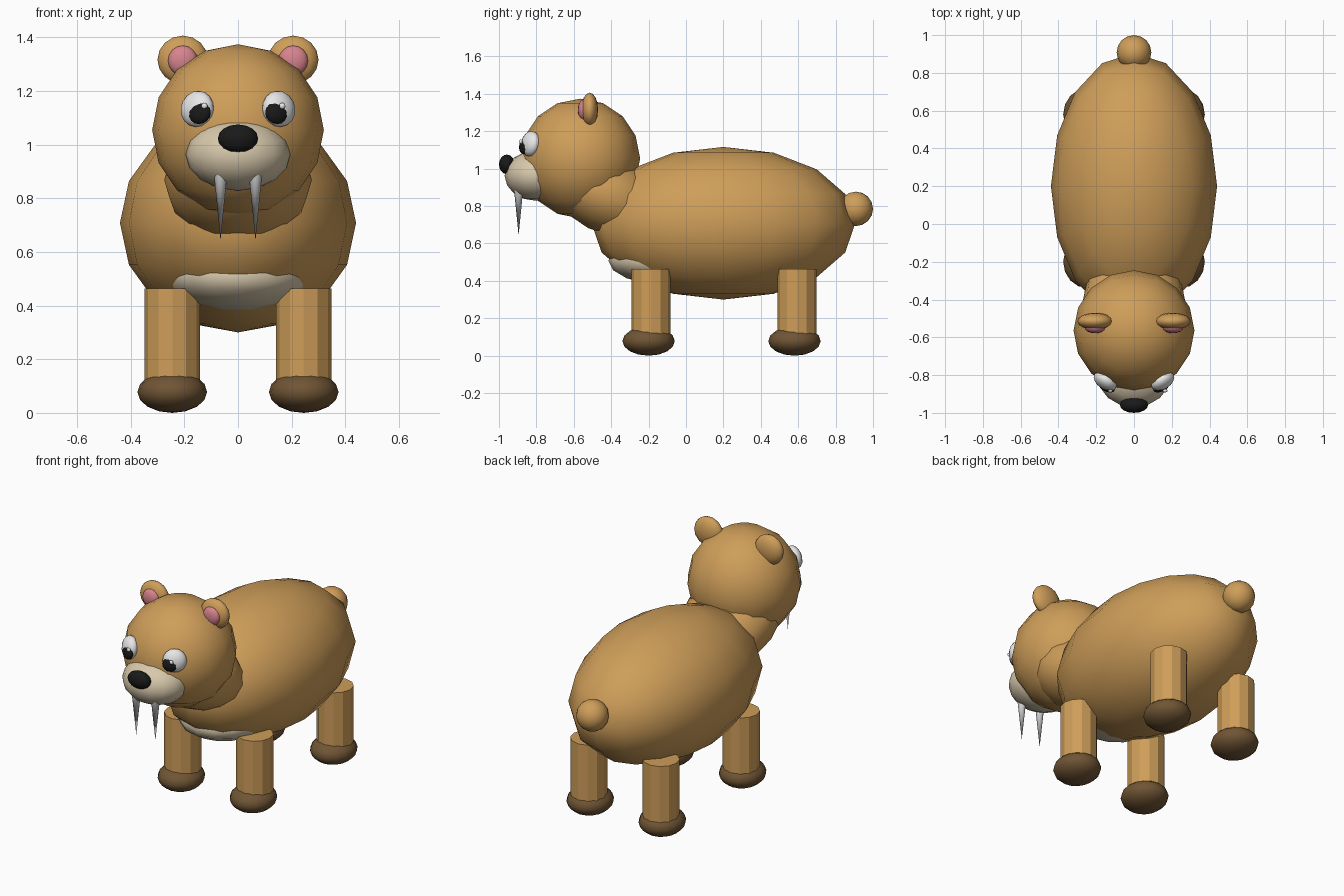
import bpy, math
from mathutils import Matrix, Vector

if "Cube" in bpy.data.objects:
    bpy.data.objects.remove(bpy.data.objects["Cube"])


def material(name, rgb):
    m = bpy.data.materials.new(name)
    m.diffuse_color = (*rgb, 1)
    m.use_nodes = True
    m.node_tree.nodes["Principled BSDF"].inputs["Base Color"].default_value = m.diffuse_color
    return m


FUR = material("tan_fur", (0.62, 0.34, 0.10))
PAW = material("dark_brown", (0.16, 0.09, 0.035))
CREAM = material("cream", (0.68, 0.58, 0.41))
PINK = material("pink", (0.68, 0.23, 0.27))
BLACK = material("black", (0.01, 0.01, 0.01))
WHITE = material("white", (0.80, 0.80, 0.80))
IVORY = material("ivory", (0.66, 0.66, 0.66))


def finish(name, mat, matrix, smooth=True):
    ob = bpy.context.object
    ob.name = name
    ob.data.name = name
    ob.data.transform(matrix)
    ob.data.materials.append(mat)
    if smooth:
        bpy.ops.object.shade_smooth()
    return ob


def ellipsoid(name, mat, loc, radii, pitch=0, yaw=0, seg=16, rings=8):
    bpy.ops.mesh.primitive_uv_sphere_add(segments=seg, ring_count=rings, radius=1)
    m = (Matrix.Translation(loc) @ Matrix.Rotation(yaw, 4, 'Z')
         @ Matrix.Rotation(pitch, 4, 'X') @ Matrix.Diagonal((*radii, 1)))
    return finish(name, mat, m)


# Body, neck, head and tail
ellipsoid("body", FUR, (0, 0.2, 0.71), (0.44, 0.705, 0.408))
ellipsoid("neck", FUR, (0, -0.43, 0.87), (0.275, 0.32, 0.208), pitch=math.radians(-27))
ellipsoid("head", FUR, (0, -0.565, 1.056), (0.32, 0.32, 0.32))
ellipsoid("tail", FUR, (0, 0.908, 0.787), (0.092, 0.092, 0.092))

# Pale chest patch, muzzle and nose
ellipsoid("chest_patch", CREAM, (0, -0.09, 0.51), (0.275, 0.325, 0.132))
ellipsoid("muzzle", CREAM, (0, -0.8, 0.965), (0.195, 0.17, 0.135))
ellipsoid("nose", BLACK, (0, -0.958, 1.025), (0.075, 0.042, 0.052))

for side, s in (("left", 1), ("right", -1)):
    # Ears
    ellipsoid(side + "_ear", FUR, (s * 0.206, -0.515, 1.318), (0.094, 0.045, 0.09))
    ellipsoid(side + "_inner_ear", PINK, (s * 0.206, -0.55, 1.315), (0.055, 0.028, 0.056))

    # Eyes, turned outward to sit on the head
    ellipsoid(side + "_eye", WHITE, (s * 0.152, -0.832, 1.135), (0.068, 0.042, 0.068),
              yaw=s * math.radians(33), pitch=math.radians(-10))
    ellipsoid(side + "_pupil", BLACK, (s * 0.144, -0.863, 1.121), (0.046, 0.024, 0.043),
              yaw=s * math.radians(25), pitch=math.radians(-8))
    ellipsoid(side + "_eye_glint", WHITE, (s * 0.145 + 0.02, -0.883, 1.146),
              (0.012, 0.009, 0.012), seg=10, rings=6)

    # Tusks
    bpy.ops.mesh.primitive_cone_add(vertices=12, radius1=0.026, radius2=0, depth=0.26)
    finish(side + "_tusk", IVORY,
           Matrix.Translation((s * 0.065, -0.895, 0.775)) @ Matrix.Rotation(math.pi, 4, 'X'),
           smooth=False)
    bpy.ops.object.shade_smooth_by_angle(angle=math.radians(40))

    # Legs with rounded paws
    for end, y, py in (("front", -0.187, -0.2), ("rear", 0.593, 0.58)):
        bpy.ops.mesh.primitive_cylinder_add(vertices=12, radius=0.104, depth=0.385)
        finish(f"{side}_{end}_leg", FUR, Matrix.Translation((s * 0.245, y, 0.2725)),
               smooth=False)
        ellipsoid(f"{side}_{end}_paw", PAW, (s * 0.245, py, 0.08), (0.13, 0.14, 0.078))

# Rest the model on the ground
objs = [o for o in bpy.data.objects if o.type == 'MESH']
low = min(v.co.z for o in objs for v in o.data.vertices)
for o in objs:
    o.data.transform(Matrix.Translation(Vector((0, 0, -low))))
